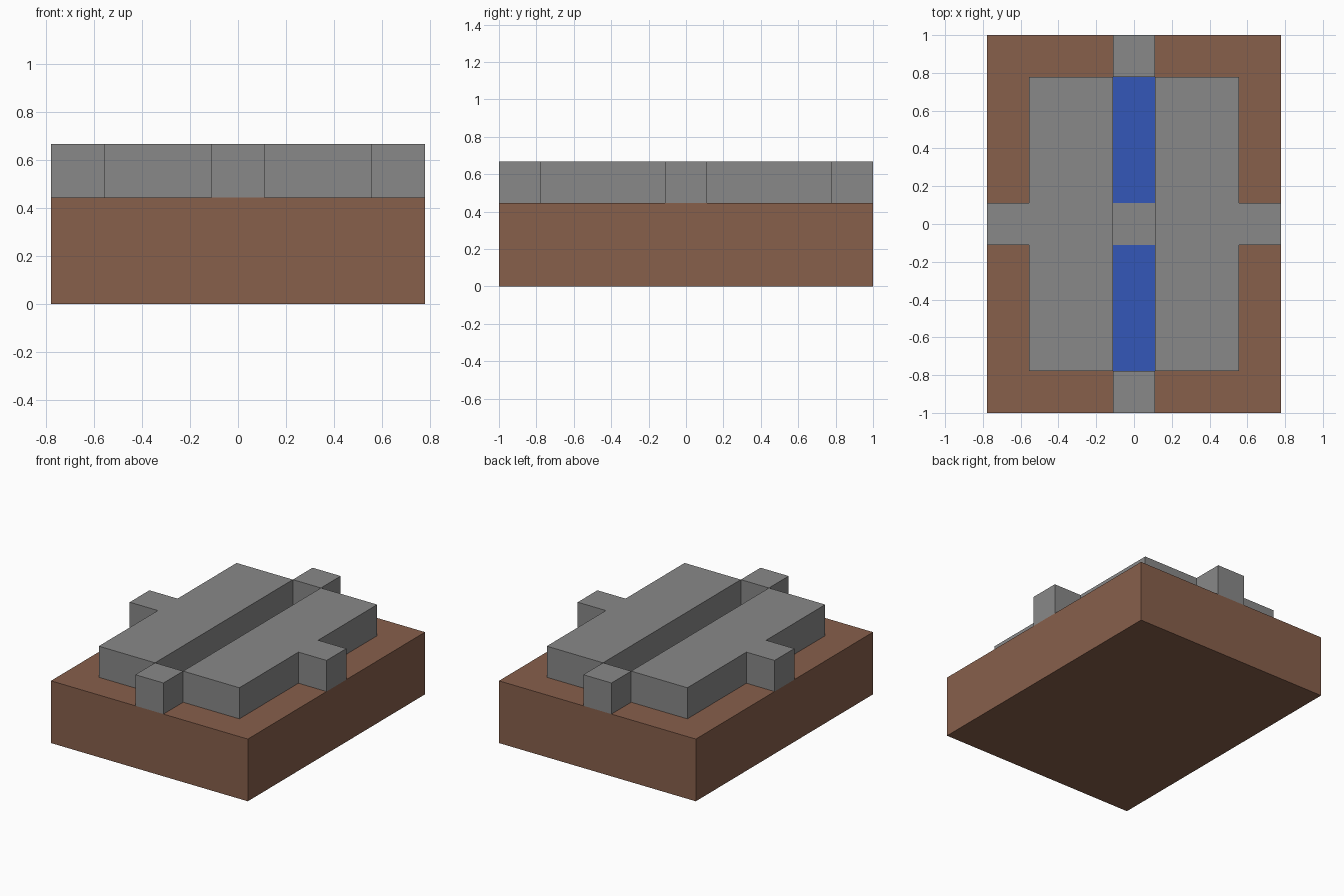
import bpy
import bmesh

U = 1 / 9            # modular unit of the layout
FLOOR, TOP = 4 * U, 6 * U

if "Cube" in bpy.data.objects:
    bpy.data.objects.remove(bpy.data.objects["Cube"], do_unlink=True)


def material(name, rgb):
    mat = bpy.data.materials.new(name)
    mat.use_nodes = True
    mat.diffuse_color = (*rgb, 1)
    bsdf = next(n for n in mat.node_tree.nodes if n.type == "BSDF_PRINCIPLED")
    bsdf.inputs["Base Color"].default_value = (*rgb, 1)
    return mat


def prism(name, outline, z0, z1, mat):
    """Extrude an outline, given in modular units, from z0 up to z1."""
    bm = bmesh.new()
    face = bm.faces.new([bm.verts.new((x * U, y * U, z0)) for x, y in outline])
    grown = bmesh.ops.extrude_face_region(bm, geom=[face])["geom"]
    for v in grown:
        if isinstance(v, bmesh.types.BMVert):
            v.co.z = z1
    bmesh.ops.recalc_face_normals(bm, faces=bm.faces)
    mesh = bpy.data.meshes.new(name)
    bm.to_mesh(mesh)
    bm.free()
    mesh.materials.append(mat)
    obj = bpy.data.objects.new(name, mesh)
    bpy.context.collection.objects.link(obj)
    return obj


def rect(x0, x1, y0, y1):
    return [(x0, y0), (x1, y0), (x1, y1), (x0, y1)]


brown = material("earth brown", (0.245, 0.115, 0.071))
grey = material("stone grey", (0.25, 0.25, 0.25))
blue = material("water blue", (0.034, 0.096, 0.48))

# Earth base
prism("base", rect(-7, 7, -9, 9), 0, FLOOR, brown)

# Stone slabs, each with a tab reaching the side of the base
slab = [(1, -7), (5, -7), (5, -1), (7, -1), (7, 1), (5, 1), (5, 7), (1, 7)]
for side, s in (("left", 1), ("right", -1)):
    prism(side + "_slab", [(s * x, y) for x, y in slab], FLOOR, TOP, grey)

# End blocks and water strips, front and back
for end, s in (("front", -1), ("back", 1)):
    prism(end + "_end_block", rect(-1, 1, 7 * s, 9 * s), FLOOR, TOP, grey)
    prism(end + "_water", rect(-1, 1, s, 7 * s), FLOOR, FLOOR + 0.004, blue)

# Stone floor in the middle of the channel
prism("channel_centre", rect(-1, 1, -1, 1), FLOOR, FLOOR + 0.004, grey)
